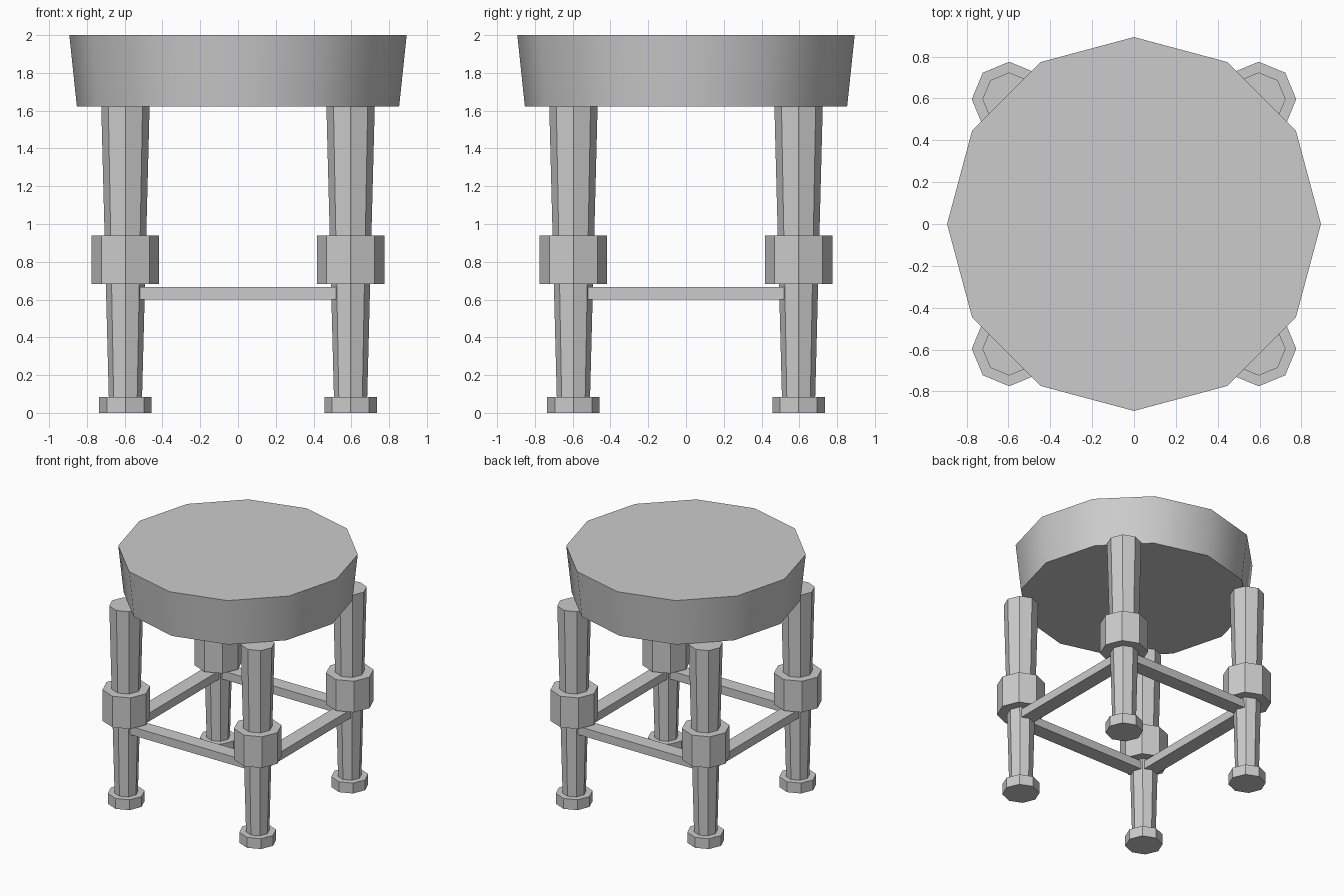
import bpy
from math import radians

cube = bpy.data.objects.get("Cube")
if cube:
    bpy.data.objects.remove(cube, do_unlink=True)

# Single plain grey for the whole stool
grey = bpy.data.materials.new("plain grey")
grey.use_nodes = True
color = (0.6, 0.6, 0.6, 1)
grey.diffuse_color = color
grey.node_tree.nodes["Principled BSDF"].inputs["Base Color"].default_value = color


def finish(name):
    ob = bpy.context.object
    ob.name = name
    ob.data.materials.append(grey)
    return ob


def frustum(name, sides, r_low, r_high, z_low, z_high, x=0, y=0):
    """Upright tapered prism with a corner on each axis."""
    bpy.ops.mesh.primitive_cone_add(
        vertices=sides, radius1=r_low, radius2=r_high, depth=z_high - z_low,
        location=(x, y, (z_low + z_high) / 2))
    return finish(name)


def box(name, size, location):
    bpy.ops.mesh.primitive_cube_add(size=1, location=location)
    ob = finish(name)
    ob.scale = size
    return ob


SPREAD = 0.596      # leg distance from the centre on each axis
SEAT_BOTTOM = 1.621

# Seat: twelve-sided, widening upwards, smooth rim with sharp caps
frustum("seat", 12, 0.853, 0.893, SEAT_BOTTOM, 2)
bpy.ops.object.shade_smooth_by_angle(angle=radians(40))

# Legs with feet and collars
for side, sx in (("left", 1), ("right", -1)):
    for end, sy in (("front", -1), ("back", 1)):
        x, y = sx * SPREAD, sy * SPREAD
        tag = f"{end}_{side}"
        frustum(f"{tag}_leg", 8, 0.087, 0.128, 0.04, SEAT_BOTTOM, x, y)
        frustum(f"{tag}_foot", 8, 0.139, 0.139, 0, 0.085, x, y)
        frustum(f"{tag}_collar", 8, 0.179, 0.179, 0.683, 0.938, x, y)

# Square of rails joining the legs
for s, x_name, y_name in ((-1, "right", "front"), (1, "left", "back")):
    box(f"{y_name}_rail", (2 * SPREAD, 0.12, 0.068), (0, s * SPREAD, 0.633))
    box(f"{x_name}_rail", (0.12, 2 * SPREAD, 0.068), (s * SPREAD, 0, 0.633))
